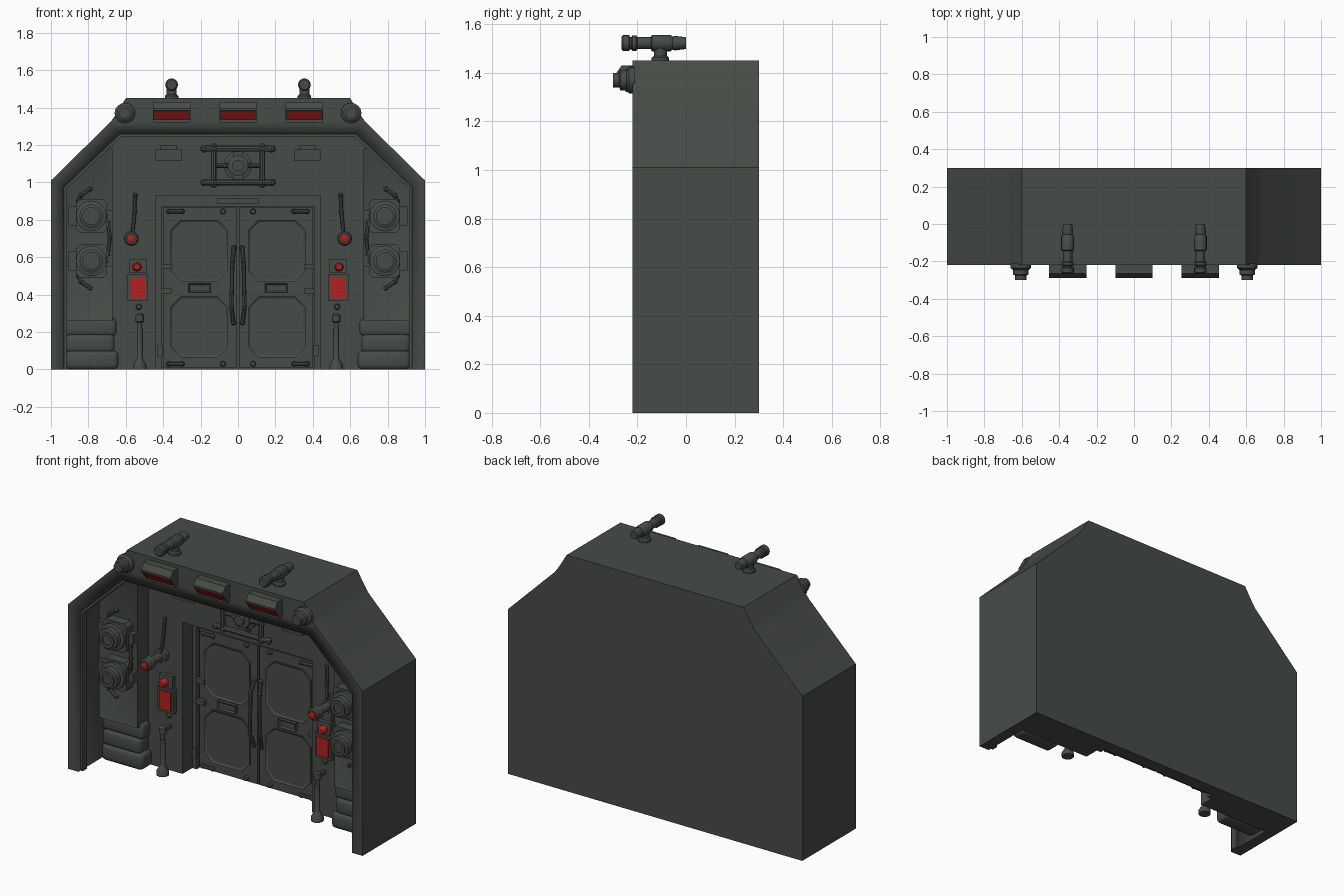
import bpy, bmesh, math
from mathutils import Vector

if "Cube" in bpy.data.objects:
    bpy.data.objects.remove(bpy.data.objects["Cube"])


def material(name, col):
    m = bpy.data.materials.new(name)
    m.diffuse_color = (*col, 1)
    m.use_nodes = True
    m.node_tree.nodes["Principled BSDF"].inputs["Base Color"].default_value = m.diffuse_color
    return m


GREY = material("dark green grey", (0.063, 0.072, 0.063))
RED = material("red", (0.45, 0.015, 0.015))


def finish(name, bm, mat, rule=None, bevel=0):
    bmesh.ops.recalc_face_normals(bm, faces=bm.faces)
    if bevel:
        bmesh.ops.bevel(bm, geom=bm.edges[:], offset=bevel, segments=3, profile=0.5, affect='EDGES')
    me = bpy.data.meshes.new(name)
    me.materials.append(mat)
    if rule:
        me.materials.append(RED)
        for f in bm.faces:
            f.material_index = int(rule(f))
    bm.to_mesh(me)
    bm.free()
    me.shade_smooth()
    me.set_sharp_from_angle(angle=math.radians(35))
    ob = bpy.data.objects.new(name, me)
    bpy.context.collection.objects.link(ob)
    return ob


def prism(name, pts, a, b, axis='y', mat=GREY, inset=None, rule=None, bevel=0):
    """Extrude an outline: (x,z) along y, or (y,z) along x."""
    bm = bmesh.new()
    put = (lambda p, t: (p[0], t, p[1])) if axis == 'y' else (lambda p, t: (t, p[0], p[1]))
    A = [bm.verts.new(put(p, a)) for p in pts]
    B = [bm.verts.new(put(p, b)) for p in pts]
    front = bm.faces.new(A)
    bm.faces.new(B)
    n = len(pts)
    for i in range(n):
        j = (i + 1) % n
        bm.faces.new((A[i], A[j], B[j], B[i]))
    if inset:
        bmesh.ops.recalc_face_normals(bm, faces=bm.faces)
        bmesh.ops.inset_region(bm, faces=[front], thickness=inset[0])
        bmesh.ops.translate(bm, verts=front.verts[:], vec=(0, inset[1], 0))
    return finish(name, bm, mat, rule, bevel)


def box(name, x0, x1, y0, y1, z0, z1, **k):
    return prism(name, [(x0, z0), (x1, z0), (x1, z1), (x0, z1)], y0, y1, **k)


def lathe(name, origin, axis, prof, n=16, mat=GREY):
    """Turn (radius, distance) pairs about an axis."""
    bm = bmesh.new()
    q = Vector(axis).to_track_quat('Z', 'Y')
    rings = [[bm.verts.new(Vector(origin) + q @ Vector((r * math.cos(2 * math.pi * i / n),
              r * math.sin(2 * math.pi * i / n), t))) for i in range(n)] for r, t in prof]
    for R, S in zip(rings, rings[1:]):
        for i in range(n):
            bm.faces.new((R[i], R[(i + 1) % n], S[(i + 1) % n], S[i]))
    bm.faces.new(rings[0])
    bm.faces.new(rings[-1])
    return finish(name, bm, mat)


def pipe(name, pts, r, n=8):
    for a, b in zip(pts, pts[1:]):
        d = Vector(b) - Vector(a)
        lathe(name, a, d, [(r, 0), (r, d.length)], n)
    for p in pts:
        lathe(name + "_joint", Vector(p) - Vector((0, 0, r * 1.2)), (0, 0, 1),
              [(r * .5, 0), (r * 1.2, r * .6), (r * 1.2, r * 1.8), (r * .5, r * 2.4)], n)


def sym(half):
    return half + [(-x, z) for x, z in reversed(half)]


def octagon(x0, x1, z0, z1, c):
    return [(x0 + c, z0), (x1 - c, z0), (x1, z0 + c), (x1, z1 - c),
            (x1 - c, z1), (x0 + c, z1), (x0, z1 - c), (x0, z0 + c)]


# Main body with carved recess and doorway
WALL, DOOR = 0.09, 0.22
body = prism("bunker_body", sym([(-1, 0), (-1, 1.01), (-.68, 1.325), (-.655, 1.36), (-.6, 1.45)]), -.22, .3)
inner = [(-.93, -.1), (-.93, .975), (-.63, 1.26)]
cutters = [prism("recess_cutter", sym(inner), -.5, WALL),
           prism("door_cutter", sym([(-.44, -.1), (-.44, .93)]), -.4, DOOR)]
bpy.context.view_layer.objects.active = body
for c in cutters:
    m = body.modifiers.new("cut", 'BOOLEAN')
    m.operation, m.object, m.solver = 'DIFFERENCE', c, 'EXACT'
    bpy.ops.object.modifier_apply(modifier=m.name)
    bpy.data.objects.remove(c)

# Lip inside the big frame
prism("frame_lip", sym([(-.93, 0), (-.93, .975), (-.63, 1.26)]) +
      sym([(-.915, 0), (-.915, .968), (-.625, 1.243)])[::-1], -.2, -.16)

# Door surround, leaves and fittings
prism("door_surround", sym([(-.44, 0), (-.44, .93)]) + sym([(-.41, 0), (-.41, .87)])[::-1], .185, DOOR)
box("lintel_plate", -.11, .11, .17, .2, .885, .915)
for s in (-1, 1):
    def X(v):
        return s * v
    box("door_leaf", X(.006), X(.4), .2, DOOR, .01, .865)
    for z0, z1 in ((.47, .80), (.065, .39)):
        prism("door_panel", octagon(min(X(.055), X(.36)), max(X(.055), X(.36)), z0, z1, .055),
              .188, .2, inset=(.012, .008))
    box("door_label", X(.145), X(.265), .18, .2, .41, .46, inset=(.012, .008))
    pipe("door_handle", [(X(.025), .19, .25), (X(.035), .165, .33), (X(.03), .165, .58), (X(.022), .19, .65)], .011)
    for z in (.03, .845):
        pipe("door_bolt", [(X(.3), .185, z), (X(.37), .185, z)], .011)
        lathe("door_rivet", (X(.08), .2, z), (0, -1, 0), [(.016, 0), (.012, .02)], 8)
    for z in (.55, .42):
        box("door_hinge", X(.355), X(.41), .175, .2, z - .014, z + .014)
    box("jamb_clip", X(.405), X(.43), .17, .19, .07, .13)

    # Side equipment panel following the sloped frame
    prism("side_panel", [(X(.93), .26), (X(.93), .97), (X(.71), 1.18), (X(.67), 1.18), (X(.67), .26)],
          -.02, WALL, inset=(.015, .006))
    for i, (a, b) in enumerate(((.64, .92), (.66, .92), (.65, .93))):
        box("padded_layer", X(a), X(b), -.02 + .01 * i, WALL, .088 * i, .088 * i + .1, bevel=.025)

    # Twin valve units
    for z in (.82, .58):
        prism("valve_box", octagon(min(X(.7), X(.865)), max(X(.7), X(.865)), z - .09, z + .09, .02), -.08, -.02)
        lathe("valve_drum", (X(.785), -.08, z), (0, -1, 0),
              [(.082, 0), (.082, .02), (.062, .025), (.062, .06), (.048, .065), (.048, .075), (.03, .075), (.03, .068)])
        box("valve_lug", X(.865), X(.91), -.06, -.02, z - .05, z + .05)
        box("valve_bracket", X(.67), X(.70), -.06, -.02, z - .03, z + .03)
    for z, k in ((.82, 1), (.58, -1)):
        pipe("valve_pipe", [(X(.85), -.04, z + k * .08), (X(.84), -.05, z + k * .11), (X(.79), -.05, z + k * .145)], .011)
        pipe("valve_link", [(X(.70), -.05, z), (X(.685), -.06, .7)], .011)

    # Wall lever with red tip
    lathe("lever_hub", (X(.57), WALL, .7), (0, -1, 0),
          [(.04, 0), (.04, .03), (.024, .035), (.024, .12), (.038, .125), (.038, .17), (.03, .18)])
    lathe("lever_tip", (X(.57), WALL - .18, .7), (0, -1, 0), [(.022, 0), (.022, .01), (.012, .014)], 12, RED)
    pipe("lever_rod", [(X(.565), .06, .72), (X(.553), .07, .84), (X(.55), .075, .93)], .01)

    # Control pad with red screen and button
    box("control_pad", X(.48), X(.59), .06, WALL, .365, .51)
    box("red_screen", X(.495), X(.575), .053, .06, .38, .495, mat=RED)
    box("button_plate", X(.49), X(.58), .065, WALL, .515, .59)
    lathe("red_button", (X(.54), .065, .548), (0, -1, 0), [(.024, 0), (.024, .03), (.016, .042)], 12, RED)
    lathe("wall_rivet", (X(.53), WALL, .335), (0, -1, 0), [(.017, 0), (.012, .02)], 8)

    # Floor post
    lathe("floor_post", (X(.525), .02, 0), (0, 0, 1),
          [(.036, 0), (.036, .025), (.02, .05), (.016, .06), (.016, .22), (.012, .22),
           (.012, .25), (.022, .255), (.022, .29), (.014, .3)], 12)
    box("post_bracket", X(.515), X(.535), .02, WALL, .262, .28)

    # Hanging wall box
    box("wall_box", X(.30), X(.44), .0, WALL, 1.115, 1.175)
    box("wall_box_cap", X(.325), X(.415), .02, WALL, 1.175, 1.2)

    # Corner lamp on the header
    lathe("corner_lamp", (X(.605), -.21, 1.37), (0, -1, 0),
          [(.055, 0), (.055, .025), (.042, .035), (.042, .06), (.03, .065), (.03, .09)])

    # Scope on the roof
    lathe("scope_post", (X(.355), -.105, 1.45), (0, 0, 1), [(.036, 0), (.036, .012), (.027, .02), (.027, .06)], 12)
    lathe("scope_tube", (X(.355), -.265, 1.522), (0, 1, 0),
          [(.026, 0), (.033, .006), (.033, .03), (.026, .034), (.026, .04), (.032, .045), (.032, .06),
           (.025, .065), (.025, .12), (.034, .125), (.034, .2), (.027, .21), (.03, .22), (.024, .265)])

# Hooded red lights along the header
for x in (-.355, 0, .355):
    prism("header_light", [(-.21, 1.43), (-.265, 1.43), (-.29, 1.395), (-.29, 1.385), (-.25, 1.335), (-.25, 1.32), (-.21, 1.32)],
          x - .1, x + .1, 'x')
    prism("red_light", [(-.286, 1.383), (-.289, 1.38), (-.255, 1.335), (-.25, 1.337)], x - .088, x + .088, 'x', RED)

# Central pipe cluster over the door
lathe("pipe_hub", (0, WALL, 1.09), (0, -1, 0), [(.075, 0), (.075, .03), (.055, .035), (.055, .06), (.03, .065), (.03, .085)])
for z in (1.18, 1.0):
    pipe("cross_pipe", [(-.18, .04, z), (-.13, .04, z), (.13, .04, z), (.18, .04, z)], .016)
    box("hub_strut", -.025, .025, .04, WALL, min(z, 1.09), max(z, 1.09))
for x in (-.13, .13):
    pipe("upright_pipe", [(x, .04, .99), (x, .04, 1.19)], .015)
    pipe("hub_pipe", [(x, .045, 1.09), (x * .5, .045, 1.09)], .012)
